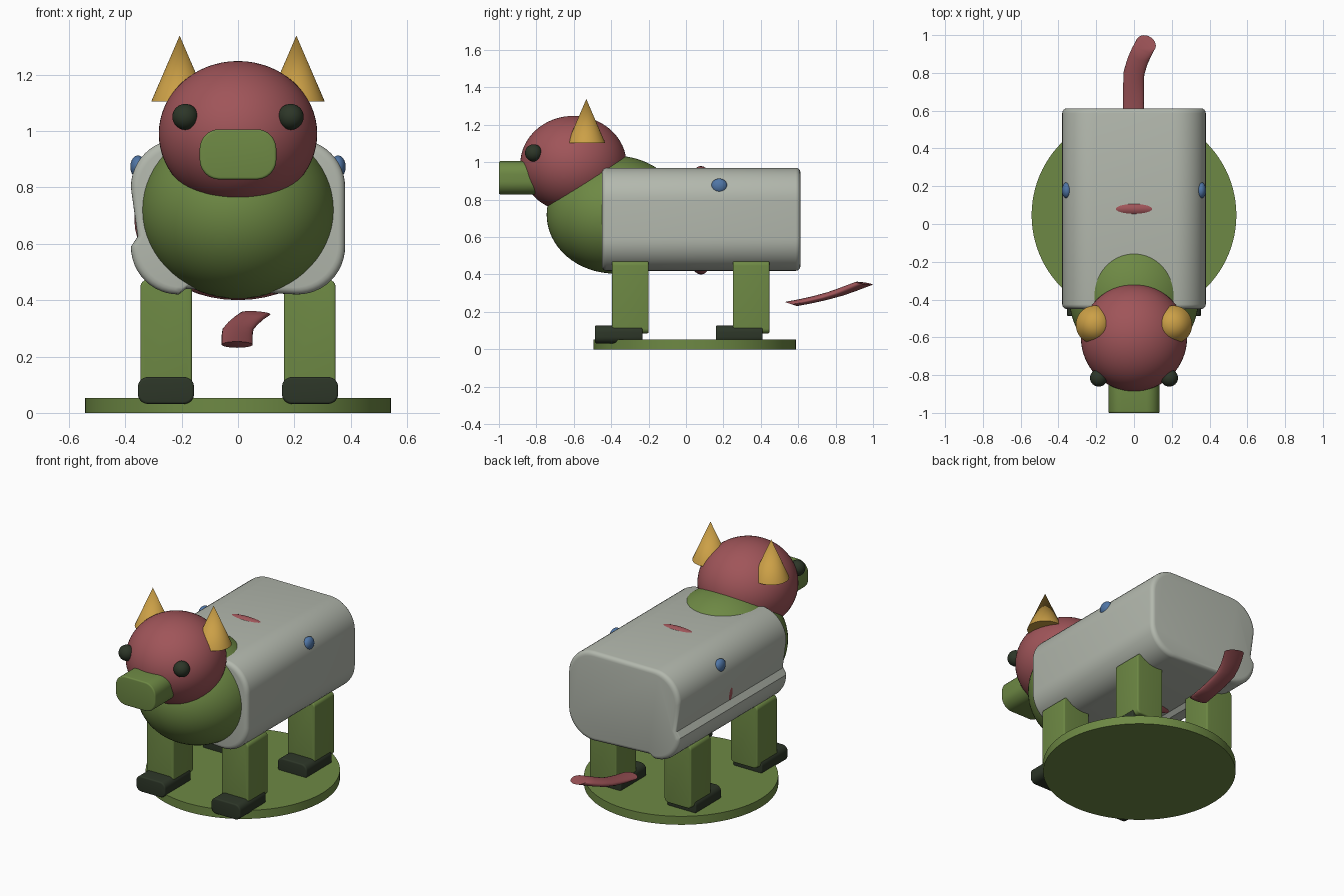
import bpy, bmesh, math
from mathutils import Vector

if "Cube" in bpy.data.objects:
    bpy.data.objects.remove(bpy.data.objects["Cube"])


def material(name, rgb):
    m = bpy.data.materials.new(name)
    m.diffuse_color = (*rgb, 1)
    m.use_nodes = True
    m.node_tree.nodes["Principled BSDF"].inputs["Base Color"].default_value = m.diffuse_color
    return m


GREY = material("pale grey", (0.45, 0.48, 0.42))
GREEN = material("moss green", (0.155, 0.25, 0.058))
PINK = material("dusty red", (0.35, 0.09, 0.10))
GOLD = material("gold", (0.60, 0.35, 0.062))
DARK = material("dark green", (0.026, 0.037, 0.021))
BLUE = material("blue", (0.08, 0.18, 0.38))


def finish(name, bm, mat, angle=35):
    bmesh.ops.recalc_face_normals(bm, faces=bm.faces)
    me = bpy.data.meshes.new(name)
    bm.to_mesh(me)
    bm.free()
    me.materials.append(mat)
    ob = bpy.data.objects.new(name, me)
    bpy.context.collection.objects.link(ob)
    bpy.ops.object.select_all(action='DESELECT')
    ob.select_set(True)
    bpy.context.view_layer.objects.active = ob
    bpy.ops.object.shade_smooth_by_angle(angle=math.radians(angle))
    return ob


def ellipsoid(name, centre, radii, mat, seg=48):
    bm = bmesh.new()
    bmesh.ops.create_uvsphere(bm, u_segments=seg, v_segments=seg // 2, radius=1)
    bmesh.ops.scale(bm, vec=radii, verts=bm.verts)
    bmesh.ops.translate(bm, vec=centre, verts=bm.verts)
    return finish(name, bm, mat)


def disc(name, centre, r1, r2, depth, mat, seg=64):
    bm = bmesh.new()
    bmesh.ops.create_cone(bm, cap_ends=True, segments=seg, radius1=r1, radius2=r2, depth=depth)
    bmesh.ops.translate(bm, vec=centre, verts=bm.verts)
    return finish(name, bm, mat)


def loft_y(name, profile, y0, y1, edge, mat):
    """Extrude an x-z profile along y with slightly rounded ends."""
    xs, zs = [p[0] for p in profile], [p[1] for p in profile]
    cx, cz = (min(xs) + max(xs)) / 2, (min(zs) + max(zs)) / 2
    hx, hz = (max(xs) - min(xs)) / 2, (max(zs) - min(zs)) / 2
    steps = [i * math.pi / 8 for i in range(5)]
    rings = [(y0 + edge * (1 - math.sin(a)), edge * (1 - math.cos(a))) for a in reversed(steps)]
    rings = [(y0 + edge * (1 - math.cos(a)), edge * (1 - math.sin(a))) for a in steps]
    rings += [(y1 - (y - y0), inset) for y, inset in reversed(rings)]
    bm = bmesh.new()
    loops = [[bm.verts.new((cx + (x - cx) * (1 - i / hx), y, cz + (z - cz) * (1 - i / hz)))
              for x, z in profile] for y, i in rings]
    n = len(profile)
    for a, b in zip(loops, loops[1:]):
        for k in range(n):
            bm.faces.new((a[k], a[(k + 1) % n], b[(k + 1) % n], b[k]))
    bm.faces.new(loops[0])
    bm.faces.new(loops[-1])
    return finish(name, bm, mat)


def arc(cx, cz, r, start, n=8):
    return [(cx + r * math.cos(math.radians(start + 90 * i / n)),
             cz + r * math.sin(math.radians(start + 90 * i / n))) for i in range(n + 1)]


def rounded_box(name, x, y, z, r, mat):
    profile = (arc(x[1] - r, z[1] - r, r, 0) + arc(x[0] + r, z[1] - r, r, 90)
               + arc(x[0] + r, z[0] + r, r, 180) + arc(x[1] - r, z[0] + r, r, 270))
    return loft_y(name, profile, y[0], y[1], 0.008, mat)


# Standing disc
disc("base_disc", (0, 0.047, 0.026), 0.542, 0.542, 0.052, GREEN, 96)

# Body: rounded profile with the raised lower left corner strip
r = 0.17
body = (arc(0.21, 0.80, r, 0, 12) + arc(-0.21, 0.80, r, 90, 12)
        + [(-0.356, 0.625)] + arc(-0.21, 0.59, r, 180, 12)
        + [(-0.185, 0.44)] + arc(0.21, 0.59, r, 270, 12))
loft_y("body", body, -0.45, 0.612, 0.025, GREY)

# Chest, head and snout
ellipsoid("chest", (0, -0.38, 0.72), (0.345, 0.365, 0.315), GREEN, 64)
ellipsoid("head", (0, -0.602, 0.99), (0.281, 0.284, 0.258), PINK, 64)
rounded_box("snout", (-0.136, 0.136), (-1.0, -0.70), (0.828, 1.006), 0.07, GREEN)

# Flat inner band that peeks through the top and bottom of the body
ellipsoid("inner_band", (0, 0.08, 0.69), (0.368, 0.10, 0.29), PINK)

# Paired parts
for side, s in (("left", -1), ("right", 1)):
    disc(f"{side}_horn", (s * 0.207, -0.533, 1.221), 0.101, 0, 0.234, GOLD, 48)
    ellipsoid(f"{side}_eye", (s * 0.187, -0.815, 1.05), (0.046, 0.046, 0.046), DARK, 32)
    ellipsoid(f"{side}_body_spot", (s * 0.355, 0.178, 0.873), (0.027, 0.043, 0.04), BLUE, 32)
    xl = sorted((s * 0.163, s * 0.346))
    xf = sorted((s * 0.156, s * 0.355))
    for end, y, fy in (("front", (-0.395, -0.20), (-0.487, -0.232)),
                       ("back", (0.25, 0.446), (0.16, 0.41))):
        rounded_box(f"{end}_{side}_leg", xl, y, (0.085, 0.472), 0.025, GREEN)
        rounded_box(f"{end}_{side}_foot", xf, fy, (0.032, 0.127), 0.035, DARK)

# Tail: bent tube, flattened in height
SQUASH = 0.25
path = [(-0.003, 0.56, 0.242), (-0.003, 0.64, 0.257), (-0.003, 0.72, 0.275), (0, 0.80, 0.297),
        (0.018, 0.86, 0.318), (0.04, 0.91, 0.337), (0.063, 0.953, 0.353)]
pts = [Vector((x, y, z / SQUASH)) for x, y, z in path]
bm = bmesh.new()
loops = []
for i, p in enumerate(pts):
    t = (pts[min(i + 1, len(pts) - 1)] - pts[max(i - 1, 0)]).normalized()
    u = Vector((1, 0, 0))
    u = (u - t * u.dot(t)).normalized()
    v = t.cross(u)
    ring = []
    for k in range(24):
        a = k * math.tau / 24
        q = p + (u * math.cos(a) + v * math.sin(a)) * 0.055
        ring.append(bm.verts.new((q.x, q.y, q.z * SQUASH)))
    loops.append(ring)
for a, b in zip(loops, loops[1:]):
    for k in range(24):
        bm.faces.new((a[k], a[(k + 1) % 24], b[(k + 1) % 24], b[k]))
bm.faces.new(loops[0])
bm.faces.new(loops[-1])
finish("tail", bm, PINK, 50)
